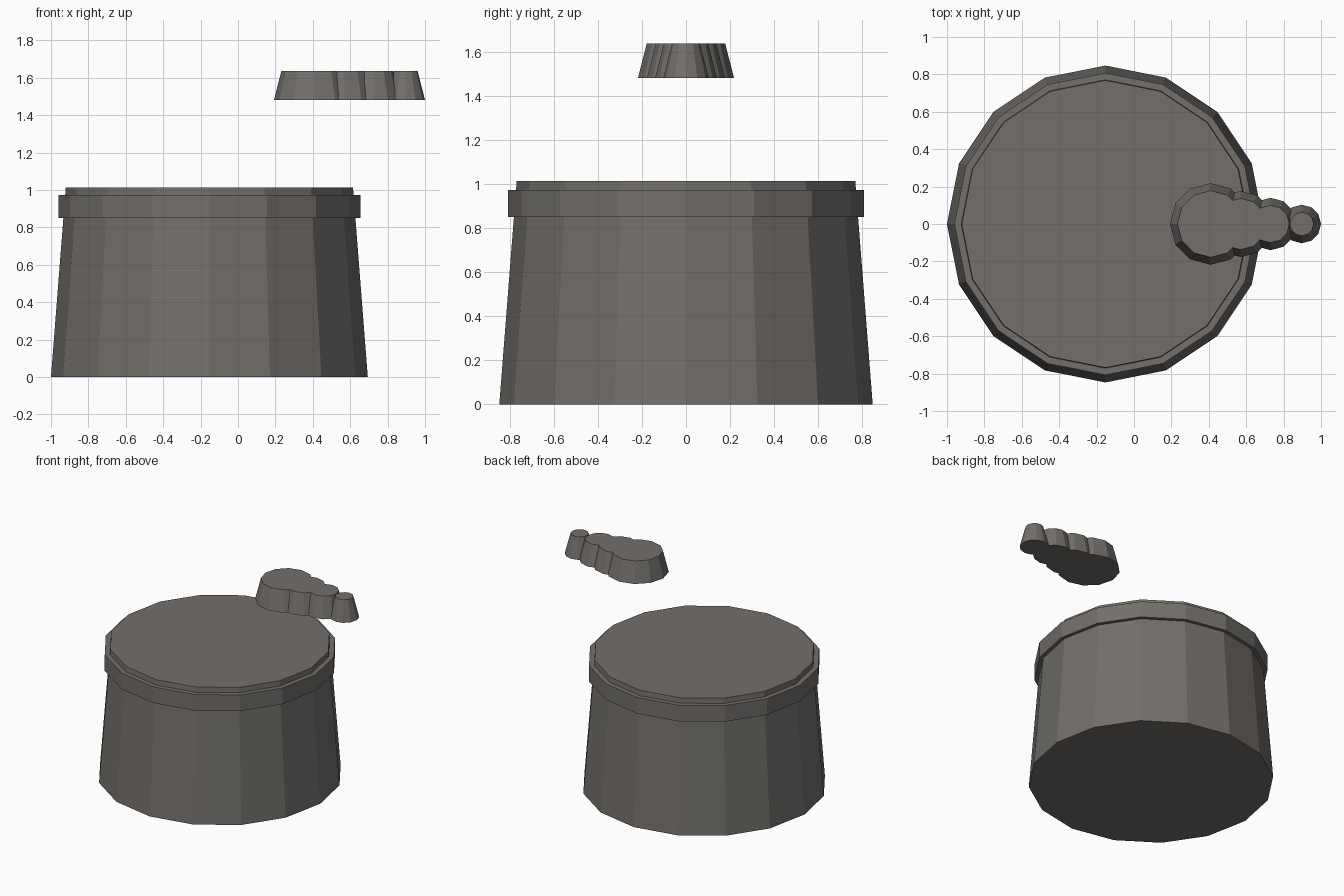
import bpy, math

if "Cube" in bpy.data.objects:
    bpy.data.objects.remove(bpy.data.objects["Cube"])

CX = -0.153                      # centre of the drum
grey = bpy.data.materials.new("warm_grey")
grey.diffuse_color = (0.17, 0.158, 0.145, 1)
grey.use_nodes = True
grey.node_tree.nodes["Principled BSDF"].inputs["Base Color"].default_value = grey.diffuse_color


def frustum(name, sides, r_low, r_high, z_low, z_high, x):
    """Flat-sided tapered cylinder with its corners on the axes."""
    bpy.ops.mesh.primitive_cone_add(vertices=sides, radius1=r_low, radius2=r_high,
                                    depth=z_high - z_low,
                                    location=(x, 0, (z_low + z_high) / 2))
    ob = bpy.context.object
    ob.name = name
    ob.data.materials.append(grey)
    return ob


def boolean(target, other, operation):
    """Combine two solids and remove the second one."""
    mod = target.modifiers.new("combine", 'BOOLEAN')
    mod.operation, mod.object, mod.solver = operation, other, 'EXACT'
    bpy.context.view_layer.objects.active = target
    bpy.ops.object.modifier_apply(modifier=mod.name)
    bpy.data.objects.remove(other)


# Tapered drum body and the band around its top
frustum("drum_body", 16, 0.847, 0.768, 0, 1.012, CX)
frustum("rim_band", 16, 0.8075, 0.8075, 0.85, 0.973, CX)

# Floating plate: four shrinking lobes in a row, merged into one solid
lobes = [(0.41, 0.218), (0.57, 0.177), (0.73, 0.14), (0.897, 0.103)]
plate = None
for x, r in lobes:
    lobe = frustum("lobed_plate", 12, r, r - 0.04, 1.48, 1.637, x)
    if plate is None:
        plate = lobe
    else:
        boolean(plate, lobe, 'UNION')
